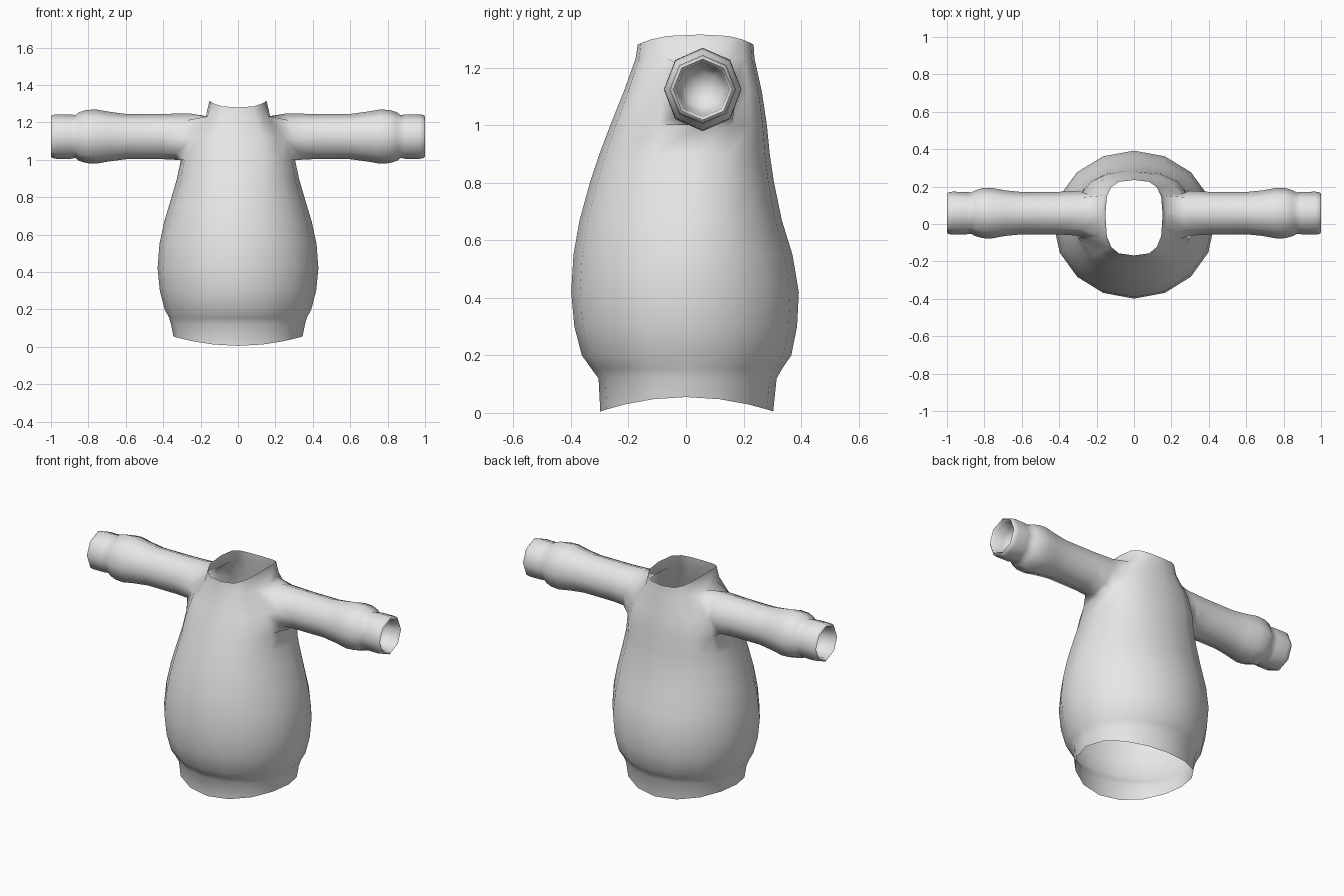
import bpy, bmesh, math

if "Cube" in bpy.data.objects:
    bpy.data.objects.remove(bpy.data.objects["Cube"])

SEG = 16          # columns around the body
CY, CZ = 0.058, 1.124   # sleeve axis

grey = bpy.data.materials.new("light grey knit")
grey.diffuse_color = (0.8, 0.8, 0.8, 1)
grey.use_nodes = True
grey.node_tree.nodes["Principled BSDF"].inputs["Base Color"].default_value = grey.diffuse_color

# Body rings: height, half width, front y, back y, centre y, roundness (lower = boxier)
BODY = [
    (0.005, 0.345, -0.298, 0.303, 0.00, 1.0),
    (0.120, 0.358, -0.304, 0.315, 0.00, 1.0),
    (0.155, 0.368, -0.330, 0.335, 0.00, 1.0),
    (0.200, 0.392, -0.362, 0.366, 0.00, 1.0),
    (0.300, 0.418, -0.388, 0.386, 0.00, 1.0),
    (0.420, 0.430, -0.399, 0.392, 0.00, 1.0),
    (0.550, 0.420, -0.391, 0.370, 0.01, 1.0),
    (0.670, 0.394, -0.370, 0.333, 0.02, 0.97),
    (0.800, 0.355, -0.334, 0.306, 0.03, 0.92),
    (0.900, 0.326, -0.301, 0.291, 0.04, 0.88),
    (1.000, 0.305, -0.263, 0.281, 0.055, 0.80),
    (1.115, 0.262, -0.217, 0.264, 0.055, 0.72),
    (1.232, 0.172, -0.175, 0.238, 0.055, 0.66),
    (1.280, 0.153, -0.168, 0.235, 0.05, 0.66),
]
HOLE = 10         # first body ring of the armhole

# Sleeve rings: distance along x, radius in y, radius in z
SLEEVE = [
    (0.30, 0.120, 0.124), (0.40, 0.114, 0.121), (0.60, 0.113, 0.121),
    (0.69, 0.122, 0.133), (0.76, 0.135, 0.145), (0.81, 0.134, 0.142),
    (0.85, 0.122, 0.130), (0.87, 0.111, 0.114), (0.895, 0.113, 0.119),
    (0.97, 0.115, 0.119), (0.993, 0.111, 0.115), (1.00, 0.103, 0.106),
    # inner pocket of the cuff
    (0.985, 0.092, 0.094), (0.93, 0.085, 0.087), (0.88, 0.062, 0.064),
]


def power(v, p):
    return math.copysign(abs(v) ** p, v) if abs(v) > 1e-6 else 0.0


def bridge(bm, a, b):
    n = len(a)
    for i in range(n):
        bm.faces.new((a[i], a[(i + 1) % n], b[(i + 1) % n], b[i]))


bm = bmesh.new()

# Torso with curved hem and neckline
rings = []
for r, (z, hx, yf, yb, yc, p) in enumerate(BODY):
    ring = []
    for i in range(SEG):
        a = 2 * math.pi * i / SEG
        c, s = math.cos(a), math.sin(a)
        zz = z
        if r == 0:
            zz += 0.05 * c * c
        elif r == len(BODY) - 1:
            zz += 0.035 * c * c
        y = yc + power(s, p) * ((yb - yc) if s > 0 else (yc - yf))
        ring.append(bm.verts.new((hx * power(c, p), y, zz)))
    rings.append(ring)

for r in range(len(rings) - 1):
    for i in range(SEG):
        at_side = i % 8 in (0, 7)
        if at_side and r in (HOLE, HOLE + 1):
            continue          # armhole
        j = (i + 1) % SEG
        bm.faces.new((rings[r][i], rings[r][j], rings[r + 1][j], rings[r + 1][i]))

# Sleeves grown from the armholes
AROUND = [(1, 1), (1, 2), (0, 2), (-1, 2), (-1, 1), (-1, 0), (0, 0), (1, 0)]
for side in (1, -1):
    mid = 0 if side == 1 else SEG // 2
    last = [rings[HOLE + row][(mid + side * col) % SEG] for col, row in AROUND]
    for n, (x, ry, rz) in enumerate(SLEEVE):
        ring = []
        for k in range(8):
            t = math.pi * k / 4
            tilt = 0.04 * math.sin(t) if n == 0 else 0
            ring.append(bm.verts.new((side * (x - tilt),
                                      CY + ry * math.cos(t),
                                      CZ + rz * math.sin(t))))
        bridge(bm, last, ring)
        last = ring
    # rounded end of the cuff pocket
    tip = bm.verts.new((side * 0.86, CY, CZ))
    for k in range(8):
        bm.faces.new((last[k], last[(k + 1) % 8], tip))

bmesh.ops.delete(bm, geom=[v for v in bm.verts if not v.link_faces], context='VERTS')
bmesh.ops.recalc_face_normals(bm, faces=bm.faces)

mesh = bpy.data.meshes.new("sweater")
bm.to_mesh(mesh)
bm.free()
mesh.materials.append(grey)
sweater = bpy.data.objects.new("sweater", mesh)
bpy.context.collection.objects.link(sweater)
bpy.context.view_layer.objects.active = sweater
sweater.select_set(True)
bpy.ops.object.shade_smooth_by_angle(angle=math.radians(75))
